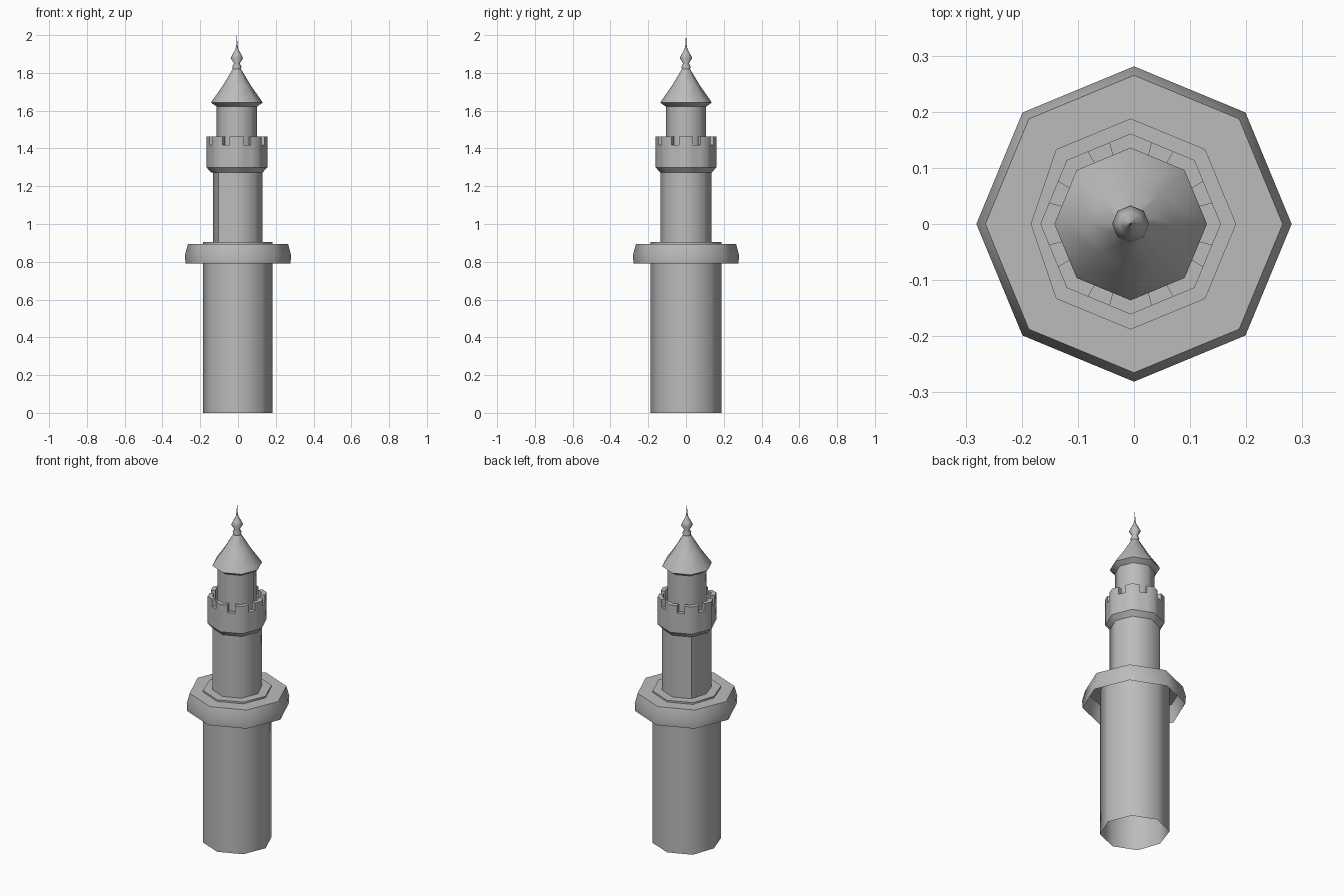
import bpy, bmesh
from math import radians, sin, cos, pi

if "Cube" in bpy.data.objects:
    bpy.data.objects.remove(bpy.data.objects["Cube"], do_unlink=True)

SIDES = 8
AXIS_X = -0.006  # the tower stands slightly off the collar's centre

stone = bpy.data.materials.new("grey stone")
stone.use_nodes = True
GREY = (0.5, 0.5, 0.5, 1)
stone.diffuse_color = GREY
stone.node_tree.nodes["Principled BSDF"].inputs["Base Color"].default_value = GREY


def finish(name, bm, x, angle=50):
    bmesh.ops.remove_doubles(bm, verts=bm.verts, dist=0.0001)
    bmesh.ops.recalc_face_normals(bm, faces=bm.faces)
    mesh = bpy.data.meshes.new(name)
    bm.to_mesh(mesh)
    bm.free()
    mesh.materials.append(stone)
    obj = bpy.data.objects.new(name, mesh)
    obj.location.x = x
    bpy.context.collection.objects.link(obj)
    bpy.ops.object.select_all(action="DESELECT")
    obj.select_set(True)
    bpy.context.view_layer.objects.active = obj
    bpy.ops.object.shade_smooth_by_angle(angle=radians(angle))
    return obj


def lathe(name, profile, x=AXIS_X, cap=False, angle=50, pull=0):
    """Eight-sided turned part from (radius, height) pairs."""
    bm = bmesh.new()
    rings = []
    for r, z in profile:
        ring = [bm.verts.new((r * cos(2 * pi * i / SIDES), r * sin(2 * pi * i / SIDES), z))
                for i in range(SIDES)]
        ring[SIDES // 2].co.x += pull
        rings.append(ring)
    for low, high in zip(rings, rings[1:]):
        for i in range(SIDES):
            j = (i + 1) % SIDES
            bm.faces.new((low[i], low[j], high[j], high[i]))
    if cap:
        bm.faces.new(rings[-1])
    return finish(name, bm, x, angle)


# Shafts and collar
lathe("lower_shaft", [(0.188, 0), (0.188, 0.905)], cap=True, pull=0.01)
lathe("collar", [(0.278, 0.79), (0.281, 0.835), (0.265, 0.895)], x=0, cap=True)
lathe("middle_shaft", [(0.136, 0.905), (0.136, 1.275)], pull=0.01)
lathe("corbel", [(0.136, 1.272), (0.161, 1.3)], angle=50)
lathe("upper_room", [(0.107, 1.39), (0.107, 1.635)])

# Roof with a flared eave
lathe("eave", [(0.107, 1.622), (0.136, 1.642)])
lathe("roof", [(0.136, 1.642), (0.131, 1.652), (0.076, 1.73), (0.022, 1.82)])
lathe("finial", [(0.022, 1.82), (0.024, 1.835), (0.015, 1.85), (0.033, 1.878),
                 (0.022, 1.9), (0.008, 1.925), (0.003, 1.95), (0.0005, 2)], angle=80)


# Parapet: each side is cut in thirds, with a notch in the middle third
def outline(radius):
    corners = [(radius * cos(2 * pi * i / SIDES), radius * sin(2 * pi * i / SIDES))
               for i in range(SIDES)]
    points = []
    for i, (ax, ay) in enumerate(corners):
        bx, by = corners[(i + 1) % SIDES]
        points += [(ax + (bx - ax) * k / 3, ay + (by - ay) * k / 3) for k in range(3)]
    return points


def parapet(bottom, floor, notch, top):
    bm = bmesh.new()
    outer, inner = outline(0.161), outline(0.134)

    def wall(p, q, z0, z1):
        bm.faces.new([bm.verts.new((*c, z)) for c, z in ((p, z0), (q, z0), (q, z1), (p, z1))])

    count = len(outer)
    for i in range(count):
        j = (i + 1) % count
        is_notch = i % 3 == 1
        z = notch if is_notch else top
        wall(outer[i], outer[j], bottom, notch)
        wall(inner[j], inner[i], floor, notch)
        bm.faces.new([bm.verts.new((*c, z)) for c in (outer[i], outer[j], inner[j], inner[i])])
        if is_notch:
            wall(outer[i], inner[i], notch, top)
            wall(inner[j], outer[j], notch, top)
        else:
            wall(outer[i], outer[j], notch, top)
            wall(inner[j], inner[i], notch, top)
    bm.faces.new([bm.verts.new((*c, floor)) for c in inner])
    finish("parapet", bm, AXIS_X)


parapet(bottom=1.3, floor=1.395, notch=1.417, top=1.462)
